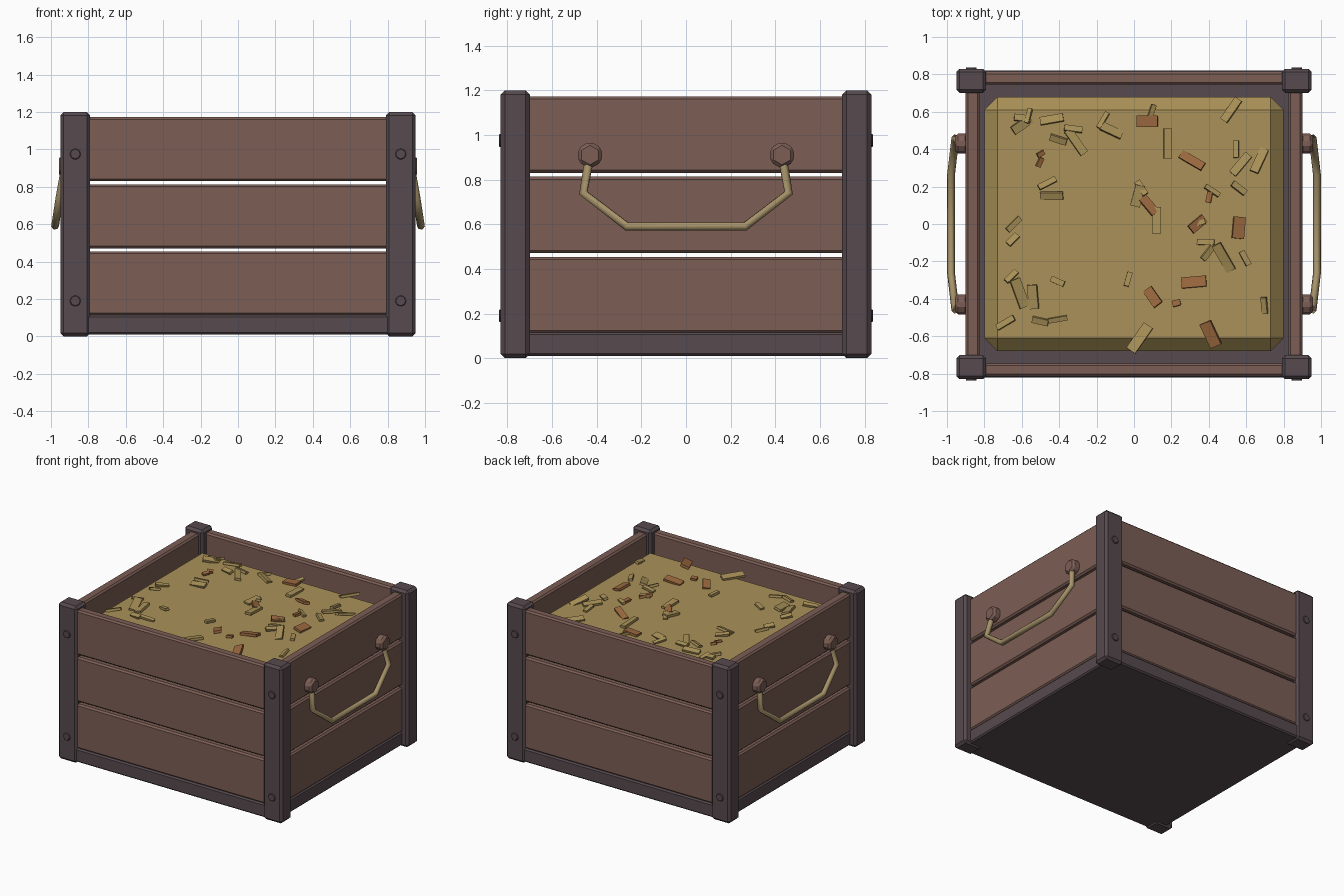
import bpy, bmesh, math, random
from mathutils import Matrix, Vector

cube = bpy.data.objects.get("Cube")
if cube:
    bpy.data.objects.remove(cube, do_unlink=True)


def material(name, rgb):
    m = bpy.data.materials.new(name)
    m.use_nodes = True
    m.diffuse_color = (*rgb, 1)
    m.node_tree.nodes["Principled BSDF"].inputs["Base Color"].default_value = (*rgb, 1)
    return m


WOOD = material("reddish wood", (0.20, 0.112, 0.09))
DARK = material("dark wood", (0.095, 0.068, 0.076))
STRAW = material("straw", (0.40, 0.285, 0.098))
ROPE = material("tan rod", (0.39, 0.295, 0.145))
CHIP = material("orange chip", (0.33, 0.14, 0.05))


def add_mesh(name, bm, mat, bevel=0):
    if bevel:
        bmesh.ops.bevel(bm, geom=bm.edges[:], offset=bevel, segments=1, affect='EDGES')
    mesh = bpy.data.meshes.new(name)
    bm.to_mesh(mesh)
    bm.free()
    mesh.materials.append(mat)
    ob = bpy.data.objects.new(name, mesh)
    bpy.context.collection.objects.link(ob)
    return ob


def box(name, lo, hi, mat, bevel=0):
    lo, hi = Vector(lo), Vector(hi)
    bm = bmesh.new()
    bmesh.ops.create_cube(bm, size=1, matrix=Matrix.Translation((lo + hi) / 2)
                          @ Matrix.Diagonal((*(hi - lo), 1)))
    return add_mesh(name, bm, mat, bevel)


def drum(name, centre, radius, depth, sides, axis_turn, mat, bevel):
    bm = bmesh.new()
    bmesh.ops.create_cone(bm, cap_ends=True, segments=sides, radius1=radius, radius2=radius,
                          depth=depth, matrix=Matrix.Translation(centre) @ axis_turn)
    return add_mesh(name, bm, mat, bevel)


# Base slab
box("base", (-0.9, -0.82, 0.01), (0.9, 0.82, 0.115), DARK, 0.01)

# Corner posts with bolts on their front and back faces
turn_y = Matrix.Rotation(math.pi / 2, 4, 'X')
for sx in (-1, 1):
    for sy in (-1, 1):
        cx, cy = sx * 0.87, sy * 0.765
        box("corner_post", (cx - 0.08, cy - 0.065, 0), (cx + 0.08, cy + 0.065, 1.2), DARK, 0.018)
        for z in (0.19, 0.975):
            drum("bolt", (cx, sy * 0.83, z), 0.03, 0.016, 8, turn_y, DARK, 0.004)

# Three planks on each wall, with open gaps between
for i in range(3):
    z0 = 0.112 + i * 0.359
    z1 = z0 + 0.342
    for s in (-1, 1):
        y0, y1 = sorted((s * 0.745, s * 0.815))
        box("long_plank", (-0.82, y0, z0), (0.82, y1, z1), WOOD, 0.012)
        x0, x1 = sorted((s * 0.825, s * 0.9))
        box("side_plank", (x0, -0.74, z0), (x1, 0.74, z1), WOOD, 0.012)

# Filling
TOP = 1.085
box("filling", (-0.8, -0.68, 0.9), (0.8, 0.68, TOP), STRAW, 0.07)

# Side handles: bent rod hung from two hexagonal knobs
turn_x = Matrix.Rotation(math.pi / 2, 4, 'Y') @ Matrix.Rotation(math.pi / 6, 4, 'Z')
half = [(0.93, 0.435, 0.88), (0.955, 0.46, 0.74), (0.978, 0.265, 0.59)]
path = [(x, -y, z) for x, y, z in half] + half[::-1]
for s in (-1, 1):
    for y in (-0.43, 0.43):
        drum("handle_knob", (s * 0.922, y, 0.91), 0.062, 0.07, 6, turn_x, WOOD, 0.016)
    curve = bpy.data.curves.new("handle_rod", 'CURVE')
    curve.dimensions = '3D'
    curve.bevel_depth = 0.021
    curve.bevel_resolution = 1
    curve.use_fill_caps = True
    spline = curve.splines.new('POLY')
    spline.points.add(len(path) - 1)
    for p, (x, y, z) in zip(spline.points, path):
        p.co = (s * x, y, z, 1)
    curve.materials.append(ROPE)
    rod = bpy.data.objects.new("handle_rod", curve)
    bpy.context.collection.objects.link(rod)

# Loose chips lying on the filling: x, y, heading in degrees
random.seed(4)
straw_chips = [(-.44, .56, 10), (-.6, .53, 35), (-.31, .44, -55), (-.44, .15, 0),
               (-.61, -.37, -70), (-.54, -.39, -85), (.18, .43, 90), (.52, .61, 55),
               (.03, -.61, 55), (.48, -.18, -60), (.12, .02, 90), (-.12, .5, -25),
               (.02, .15, 75), (.67, .34, 65), (.57, .32, 50)]
orange_chips = [(.07, .55, 0), (.31, .34, -30), (.32, -.31, 5), (.1, -.39, -55),
                (.41, -.59, -65), (.34, 0, 40), (.56, -.02, 85), (.08, .1, -50)]


def chips(name, spots, mat, length, width):
    bm = bmesh.new()
    for x, y, heading in spots:
        size = (length * random.uniform(0.8, 1.2), width * random.uniform(0.8, 1.2), 0.018, 1)
        tilt = Matrix.Rotation(random.uniform(-0.22, 0.22), 4, 'Y')
        roll = Matrix.Rotation(random.uniform(-0.4, 0.4), 4, 'X')
        bmesh.ops.create_cube(bm, size=1, matrix=Matrix.Translation((x, y, TOP + 0.012))
                              @ Matrix.Rotation(math.radians(heading), 4, 'Z')
                              @ tilt @ roll @ Matrix.Diagonal(size))
    add_mesh(name, bm, mat)


def scatter(count):
    return [(random.uniform(-0.7, 0.7), random.uniform(-0.58, 0.6),
             random.uniform(0, 180)) for _ in range(count)]


chips("straw_chips", straw_chips, STRAW, 0.14, 0.05)
chips("orange_chips", orange_chips, CHIP, 0.12, 0.055)
chips("small_straw_chips", scatter(24), STRAW, 0.09, 0.03)
chips("small_orange_chips", scatter(4), CHIP, 0.05, 0.03)
